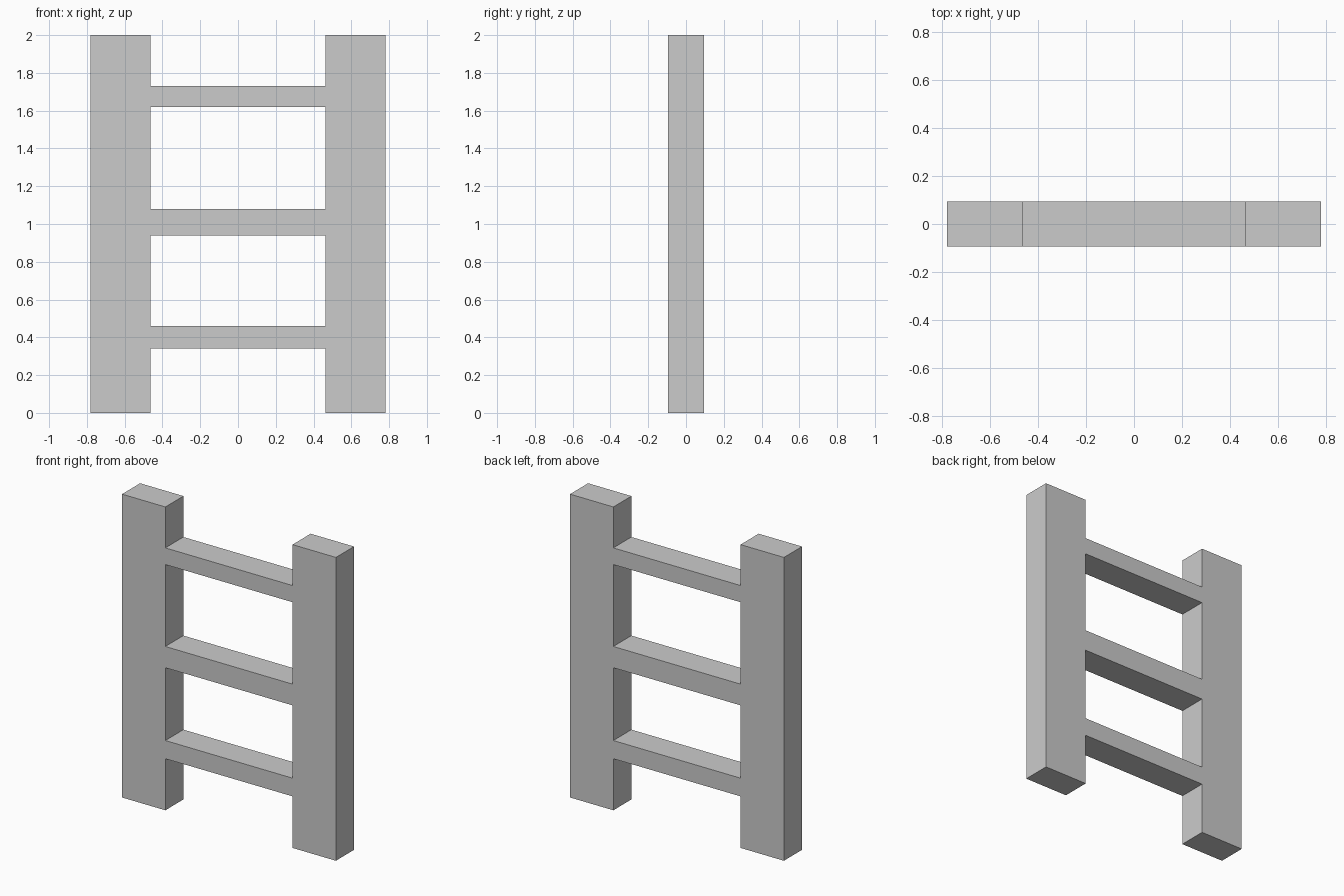
import bpy, bmesh, math
from mathutils import Vector

if "Cube" in bpy.data.objects:
    bpy.data.objects.remove(bpy.data.objects["Cube"])

OUTER, INNER, HALF_DEPTH, HEIGHT = 0.78, 0.464, 0.094, 2.0
RUNGS = [(0.34, 0.46), (0.94, 1.08), (1.62, 1.73)]

bm = bmesh.new()


def front_quad(x0, x1, z0, z1):
    corners = [(x0, z0), (x1, z0), (x1, z1), (x0, z1)]
    bm.faces.new([bm.verts.new((x, -HALF_DEPTH, z)) for x, z in corners])


# Posts, split at rung heights so the rungs join them cleanly
levels = [0.0] + [z for rung in RUNGS for z in rung] + [HEIGHT]
for z0, z1 in zip(levels, levels[1:]):
    front_quad(-OUTER, -INNER, z0, z1)
    front_quad(INNER, OUTER, z0, z1)

# Rungs, flush with the posts
for z0, z1 in RUNGS:
    front_quad(-INNER, INNER, z0, z1)

# Weld the front outline and extrude it to full depth
bmesh.ops.remove_doubles(bm, verts=bm.verts, dist=1e-4)
result = bmesh.ops.extrude_face_region(bm, geom=bm.faces[:], use_keep_orig=True)
back = [g for g in result["geom"] if isinstance(g, bmesh.types.BMVert)]
bmesh.ops.translate(bm, verts=back, vec=Vector((0, 2 * HALF_DEPTH, 0)))
bmesh.ops.recalc_face_normals(bm, faces=bm.faces)

mesh = bpy.data.meshes.new("ladder_frame")
bm.to_mesh(mesh)
bm.free()
ladder = bpy.data.objects.new("ladder_frame", mesh)
bpy.context.collection.objects.link(ladder)
